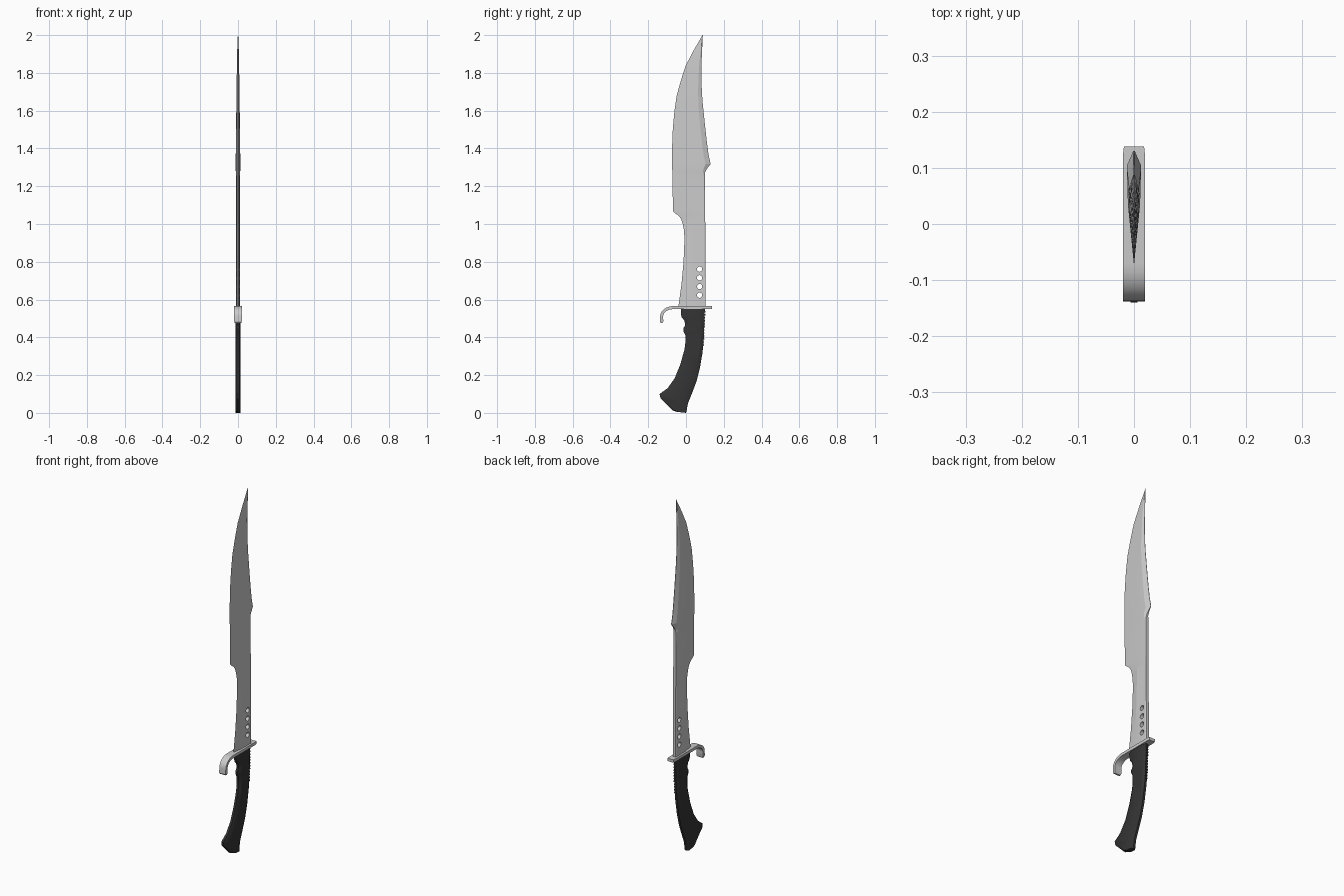
import bpy, bmesh, math
from mathutils import Matrix

if "Cube" in bpy.data.objects:
    bpy.data.objects.remove(bpy.data.objects["Cube"])


def interp(points, z):
    """Linear lookup of y along a (z, y) rail."""
    for (z0, y0), (z1, y1) in zip(points, points[1:]):
        if z <= z1:
            return y0 + (y1 - y0) * max(0, (z - z0) / (z1 - z0))
    return points[-1][1]


def finish(bm, name, angle=None, colour=None):
    bmesh.ops.recalc_face_normals(bm, faces=bm.faces)
    mesh = bpy.data.meshes.new(name)
    bm.to_mesh(mesh)
    bm.free()
    ob = bpy.data.objects.new(name, mesh)
    bpy.context.collection.objects.link(ob)
    if colour:
        mesh.materials.append(colour)
    if angle:
        smooth(ob, angle)
    return ob


def smooth(ob, angle):
    bpy.ops.object.select_all(action='DESELECT')
    ob.select_set(True)
    bpy.context.view_layer.objects.active = ob
    bpy.ops.object.shade_smooth_by_angle(angle=math.radians(angle))


def loft(name, sections, angle=None, colour=None):
    """Each section is a list of (half width, y, z), mirrored across x = 0."""
    bm = bmesh.new()
    rings = []
    for sec in sections:
        pts = sec + [(-h, y, z) for h, y, z in reversed(sec)]
        rings.append([bm.verts.new(p) for p in pts])
    n = len(rings[0])
    for a, b in zip(rings, rings[1:]):
        for i in range(n):
            j = (i + 1) % n
            bm.faces.new((a[i], a[j], b[j], b[i]))
    bm.faces.new(rings[0])
    bm.faces.new(rings[-1])
    bmesh.ops.remove_doubles(bm, verts=bm.verts, dist=1e-5)
    return finish(bm, name, angle, colour)


black = bpy.data.materials.new("black_grip")
black.diffuse_color = (0.035, 0.035, 0.035, 1)
black.use_nodes = True
black.node_tree.nodes["Principled BSDF"].inputs["Base Color"].default_value = black.diffuse_color

# Blade: cutting edge, central ridge, spine shoulder and spine along z
edge = [(.55, -.042), (.68, -.024), (.80, -.013), (.92, -.008), (.97, -.011), (1.004, -.018),
        (1.03, -.028), (1.046, -.042), (1.055, -.055), (1.068, -.069), (1.2, -.071), (1.343, -.074),
        (1.42, -.073), (1.50, -.070), (1.59, -.062), (1.677, -.05), (1.76, -.027), (1.836, -.003),
        (1.92, .041), (2.0, .087)]
spine = [(.55, .104), (1.0, .102), (1.255, .100), (1.275, .102), (1.29, .109), (1.317, .13),
         (1.37, .119), (1.43, .111), (1.50, .103), (1.634, .089), (1.70, .084), (1.767, .082),
         (1.873, .083), (2.0, .089)]
ridge = [(.55, .018), (.8, .028), (1.0, .034), (1.52, .035), (1.8, .055), (2.0, .088)]
thick = [(.55, .010), (1.25, .010), (1.30, .013), (1.40, .0115), (1.7, .008), (1.9, .005), (2.0, .001)]
flat = [(.55, .008), (1.25, .008), (1.32, .001), (2.0, .0005)]
inset = [(.55, .004), (1.25, .004), (1.32, .027), (1.6, .025), (1.85, .012), (2.0, .0005)]

sections = []
for z in sorted({p[0] for rail in (edge, spine, ridge) for p in rail}):
    e, s, t = interp(edge, z), interp(spine, z), interp(thick, z)
    r = min(max(interp(ridge, z), e + (s - e) * .3), e + (s - e) * .7)
    k = s - min(interp(inset, z), (s - r) * .8)
    sections.append([(0, e, z), (t * .85, r, z), (t, k, z), (interp(flat, z), s, z)])
blade = loft("blade", sections)

# Four round lightening holes near the spine
bm = bmesh.new()
for z in (.623, .669, .715, .761):
    bmesh.ops.create_cone(bm, cap_ends=True, segments=20, radius1=.014, radius2=.014, depth=.1,
                          matrix=Matrix.Translation((0, .072, z)) @ Matrix.Rotation(math.pi / 2, 4, 'Y'))
cutter = finish(bm, "hole_cutter")
cutter.hide_render = True
mod = blade.modifiers.new("holes", 'BOOLEAN')
mod.operation, mod.object, mod.solver = 'DIFFERENCE', cutter, 'EXACT'
bpy.context.view_layer.objects.active = blade
bpy.ops.object.modifier_apply(modifier=mod.name)
bpy.data.objects.remove(cutter)
smooth(blade, 8)

# Guard: flat plate whose front end curls down into a hook
guard = [((.138, .565), (.138, .549), .018), ((.12, .565), (.12, .549), .02),
         ((-.07, .565), (-.07, .549), .02)]
for i in range(1, 9):
    a = math.radians(90 + 90 * i / 8)
    guard.append(((-.07 + .067 * math.cos(a), .510 + .055 * math.sin(a)),
                  (-.07 + .051 * math.cos(a), .510 + .039 * math.sin(a)), .02))
guard += [((-.138, .484), (-.120, .484), .02), ((-.133, .476), (-.124, .476), .018)]
loft("guard", [[(w, *a), (w, *b)] for a, b, w in guard], 30)

# Handle: front and back rail points joined by eight-sided sections
front = [(-.027, .552), (-.027, .525), (-.023, .506), (-.008, .488), (-.004, .464), (-.014, .448),
         (-.014, .434), (-.003, .41), (-.003, .375), (-.008, .336), (-.03, .257), (-.06, .183),
         (-.098, .13), (-.14, .100), (-.135, .077), (-.07, .013), (-.05, .006)]
back = [(.100, .552), (.099, .525), (.099, .506), (.098, .488), (.097, .464), (.096, .448),
        (.096, .434), (.095, .41), (.092, .36), (.086, .31), (.073, .235), (.055, .165),
        (.036, .115), (.024, .085), (.010, .05), (.004, .015), (0, 0)]
sections = []
for (y0, z0), (y1, z1) in zip(front, back):
    sections.append([(h, y0 + (y1 - y0) * t, z0 + (z1 - z0) * t)
                     for t, h in ((0, .006), (.16, .014), (.84, .014), (1, .006))])
loft("handle", sections, 25, black)

# Small thumb ridges down the back of the handle
bm = bmesh.new()
rail = sorted((z, y) for y, z in back)
for i in range(12):
    z = .535 - i * .016
    bmesh.ops.create_cube(bm, size=1, matrix=Matrix.Translation((0, interp(rail, z) - .001, z))
                          @ Matrix.Diagonal((.014, .008, .007, 1)))
finish(bm, "grip_ridges", None, black)
